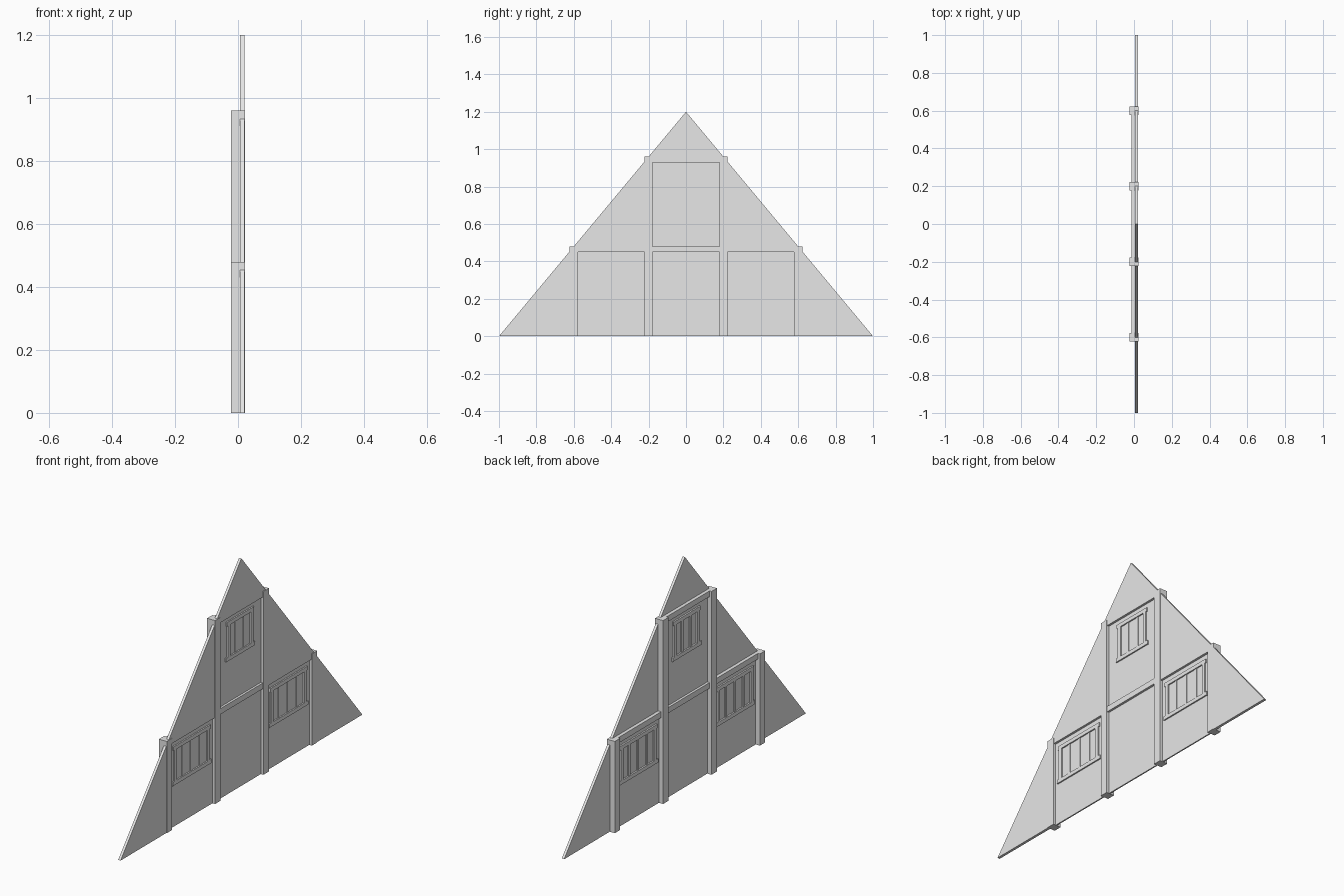
import bpy

cube = bpy.data.objects.get("Cube")
if cube:
    bpy.data.objects.remove(cube)

grey = bpy.data.materials.new("plain_grey")
grey.use_nodes = True
COLOUR = (0.8, 0.8, 0.8, 1)
grey.diffuse_color = COLOUR
grey.node_tree.nodes["Principled BSDF"].inputs["Base Color"].default_value = COLOUR


def prism(name, outline, x0, x1):
    """Extrude a (y, z) outline, counter-clockwise seen from +x, along x."""
    n = len(outline)
    verts = [(x, y, z) for x in (x0, x1) for y, z in outline]
    faces = [tuple(reversed(range(n))), tuple(range(n, n + n))]
    faces += [(i, (i + 1) % n, (i + 1) % n + n, i + n) for i in range(n)]
    mesh = bpy.data.meshes.new(name)
    mesh.from_pydata(verts, [], faces)
    mesh.materials.append(grey)
    ob = bpy.data.objects.new(name, mesh)
    bpy.context.collection.objects.link(ob)
    return ob


def box(name, y0, y1, z0, z1, x0, x1):
    return prism(name, [(y0, z0), (y1, z0), (y1, z1), (y0, z1)], x0, x1)


def mirrored(side, outline):
    return outline if side > 0 else [(-y, z) for y, z in reversed(outline)]


WALL = (0.006, 0.02)
POST = (-0.023, 0.023)
BEAM = (-0.012, 0.02)
PANEL = (0.001, 0.008)
FRAME = (-0.007, 0.015)
BAR = (-0.004, 0.011)
HALF_POST = 0.022


def window(name, y, half, z0, z1, panes):
    # Jambs, wider head and sill
    for s in (-1, 1):
        edge = y + s * (half - 0.01)
        box(name + "_jamb", edge - 0.01, edge + 0.01, z0 + 0.02, z1 - 0.02, *FRAME)
    box(name + "_head", y - half - 0.007, y + half + 0.007, z1 - 0.02, z1, *FRAME)
    box(name + "_sill", y - half - 0.014, y + half + 0.014, z0, z0 + 0.02, *FRAME)
    # Upright glazing bars
    step = 2 * half / panes
    for i in range(1, panes):
        c = y - half + i * step
        box(name + "_bar", c - 0.007, c + 0.007, z0 + 0.02, z1 - 0.02, *BAR)


# Gable wall in pieces around the timber bays
prism("gable_peak", [(-0.2, 0.96), (0.2, 0.96), (0, 1.2)], *WALL)
for side, label in ((1, "back"), (-1, "front")):
    prism(label + "_upper_wall",
          mirrored(side, [(0.2, 0.48), (0.6, 0.48), (0.2, 0.96)]), *WALL)
    prism(label + "_corner_wall",
          mirrored(side, [(0.6, 0), (1, 0), (0.6, 0.48)]), *WALL)

    # Posts
    for part, y, top in (("_inner_post", 0.2, 0.96), ("_outer_post", 0.6, 0.48)):
        c = side * y
        box(label + part, c - HALF_POST, c + HALF_POST, 0, top, *POST)

# Recessed bay panels, each under a beam
for label, y, z in (("front_bay", -0.4, 0), ("middle_bay", 0, 0),
                    ("back_bay", 0.4, 0), ("upper_bay", 0, 0.48)):
    box(label + "_panel", y - 0.19, y + 0.19, z, z + 0.46, *PANEL)
    box(label + "_beam", y - 0.18, y + 0.18, z + 0.45, z + 0.48, *BEAM)

# Windows
window("front_window", -0.4, 0.147, 0.22, 0.423, 4)
window("back_window", 0.4, 0.147, 0.22, 0.423, 4)
window("upper_window", 0, 0.105, 0.7, 0.905, 3)
